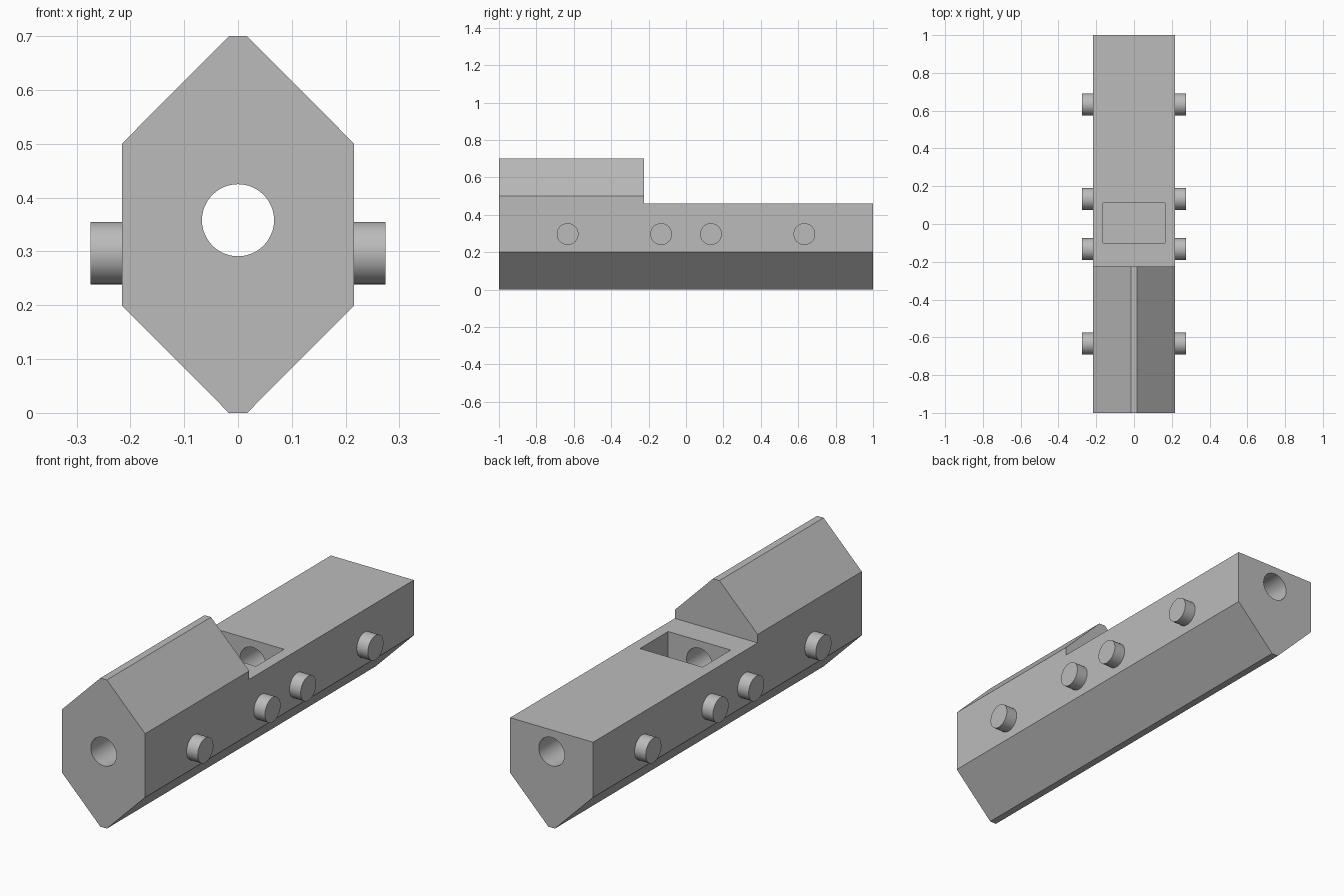
import bpy, bmesh
from math import pi, radians
from mathutils import Matrix, Vector

default_cube = bpy.data.objects.get("Cube")
if default_cube:
    bpy.data.objects.remove(default_cube, do_unlink=True)

grey = bpy.data.materials.new("plain grey")
grey.use_nodes = True
grey.diffuse_color = (0.5, 0.5, 0.5, 1)
grey.node_tree.nodes["Principled BSDF"].inputs["Base Color"].default_value = grey.diffuse_color


def make_object(name, bm):
    bmesh.ops.recalc_face_normals(bm, faces=bm.faces)
    mesh = bpy.data.meshes.new(name)
    bm.to_mesh(mesh)
    bm.free()
    mesh.materials.append(grey)
    obj = bpy.data.objects.new(name, mesh)
    bpy.context.collection.objects.link(obj)
    return obj


def prism(name, profile, y0, y1):
    """Extrude an x-z profile along y."""
    bm = bmesh.new()
    face = bm.faces.new([bm.verts.new((x, y0, z)) for x, z in profile])
    result = bmesh.ops.extrude_face_region(bm, geom=[face])
    moved = [v for v in result["geom"] if isinstance(v, bmesh.types.BMVert)]
    bmesh.ops.translate(bm, verts=moved, vec=(0, y1 - y0, 0))
    return make_object(name, bm)


def box(name, low, high):
    (x0, y0, z0), (x1, y1, z1) = low, high
    return prism(name, [(x0, z0), (x1, z0), (x1, z1), (x0, z1)], y0, y1)


def cylinder(name, centre, radius, depth, axis):
    bm = bmesh.new()
    turn = Matrix.Rotation(pi / 2, 4, axis)
    bmesh.ops.create_cone(bm, cap_ends=True, segments=48, radius1=radius, radius2=radius,
                          depth=depth, matrix=Matrix.Translation(Vector(centre)) @ turn)
    return make_object(name, bm)


def smooth(obj):
    bpy.ops.object.select_all(action="DESELECT")
    obj.select_set(True)
    bpy.context.view_layer.objects.active = obj
    bpy.ops.object.shade_smooth_by_angle(angle=radians(30))


def cut(obj, cutter):
    bpy.context.view_layer.objects.active = obj
    mod = obj.modifiers.new("cut", "BOOLEAN")
    mod.operation, mod.solver, mod.object = "DIFFERENCE", "EXACT", cutter
    bpy.ops.object.modifier_apply(modifier=mod.name)
    bpy.data.objects.remove(cutter, do_unlink=True)


# Body: long bar with bevelled keel and roof
side = [(0.017, 0), (0.216, 0.2), (0.216, 0.5), (0.017, 0.7)]
body = prism("body", side + [(-x, z) for x, z in reversed(side)], -1, 1)

# Lowered rear deck, deck pocket and lengthwise bore
cut(body, box("step_cutter", (-0.5, -0.225, 0.46), (0.5, 1.5, 1)))
cut(body, box("pocket_cutter", (-0.163, -0.1, 0.25), (0.163, 0.11, 0.6)))
cut(body, cylinder("bore_cutter", (0, 0, 0.358), 0.067, 3, "X"))
smooth(body)

# Round side pegs, mirrored left and right
for label, sign in (("left", 1), ("right", -1)):
    for i, y in enumerate((-0.633, -0.133, 0.133, 0.633)):
        peg = cylinder(f"{label}_peg_{i + 1}", (sign * 0.237, y, 0.297), 0.058, 0.074, "Y")
        smooth(peg)
